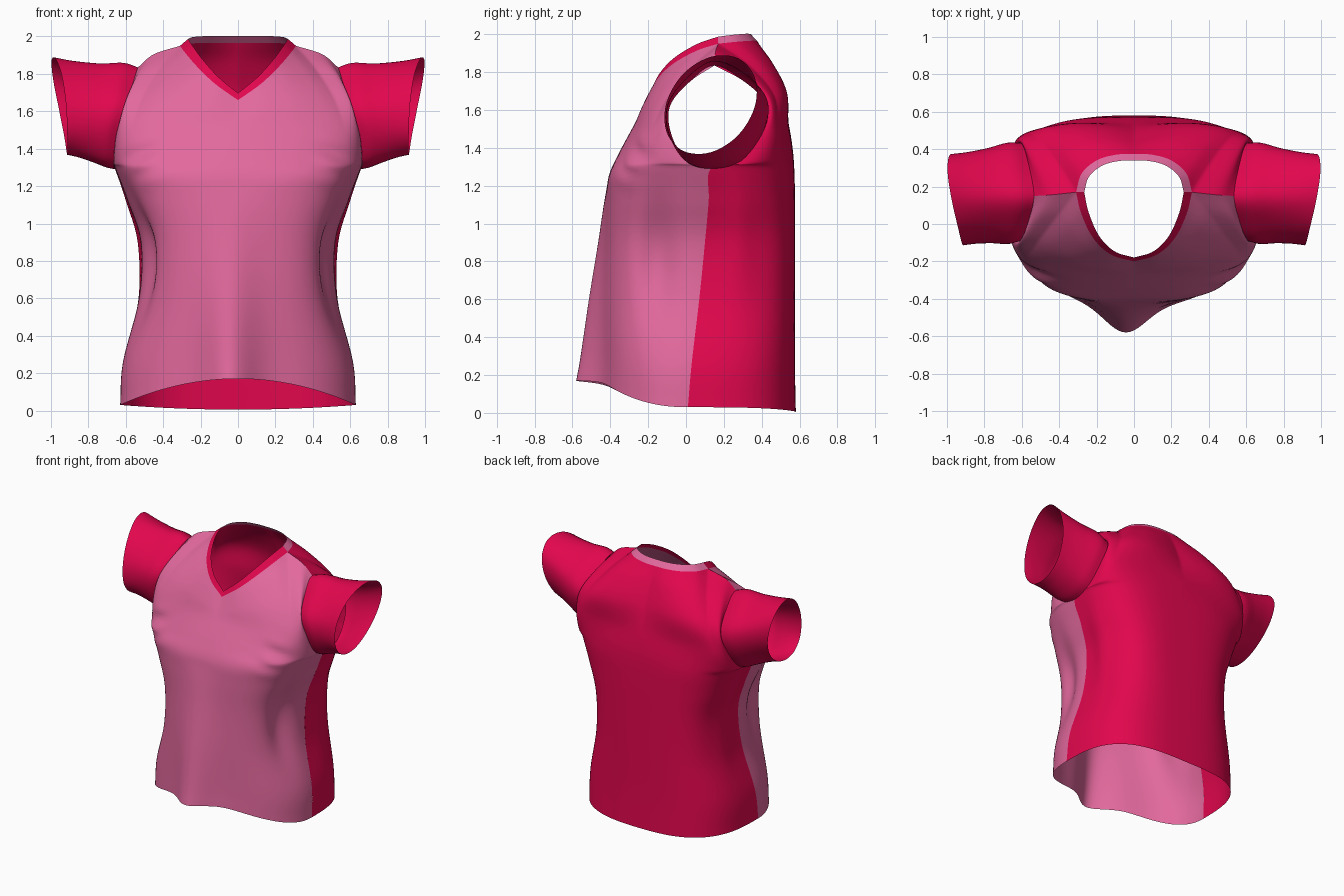
import bpy
from math import sin, cos, pi, exp
from mathutils import Vector

if "Cube" in bpy.data.objects:
    bpy.data.objects.remove(bpy.data.objects["Cube"])


def material(name, color):
    m = bpy.data.materials.new(name)
    m.diffuse_color = (*color, 1)
    m.use_nodes = True
    m.node_tree.nodes["Principled BSDF"].inputs["Base Color"].default_value = m.diffuse_color
    return m


PINK = material("pink_cloth", (0.76, 0.14, 0.335))
RED = material("crimson_cloth", (0.76, 0.002, 0.075))
N = 48  # steps from centre line to side


def spline(pts, n, first=None, closed=False):
    """Catmull-Rom through the points, n steps per span."""
    if closed:
        p = [pts[-1]] + pts + pts[:2]
    else:
        p = [first or pts[0] * 2 - pts[1]] + pts + [pts[-1] * 2 - pts[-2]]
    out = []
    for i in range(1, len(p) - 2):
        a, b, c, d = p[i - 1:i + 3]
        for k in range(n):
            t = k / n
            out.append(0.5 * (2 * b + (c - a) * t + (2 * a - 5 * b + 4 * c - d) * t * t
                              + (3 * b - a - 3 * c + d) * t ** 3))
    return out if closed else out + [p[-2].copy()]


def loft(rows, n):
    """Adds smooth in-between rows."""
    cols = [spline([r[i] for r in rows], n) for i in range(len(rows[0]))]
    return [list(r) for r in zip(*cols)]


def grid(name, rows, mat, flip=False, closed=False):
    w = len(rows[0])
    faces = []
    for j in range(len(rows) - 1):
        for i in range(w if closed else w - 1):
            k = (i + 1) % w
            f = (j * w + i, j * w + k, (j + 1) * w + k, (j + 1) * w + i)
            faces.append(f[::-1] if flip else f)
    me = bpy.data.meshes.new(name)
    me.from_pydata([v for r in rows for v in r], [], faces)
    me.materials.append(mat)
    me.shade_smooth()
    bpy.context.collection.objects.link(bpy.data.objects.new(name, me))


def mirrored(half):
    return [Vector((-v.x, v.y, v.z)) for v in half[:0:-1]] + half


def section(yc, zc, n, edge):
    """Superellipse quarter from the centre line to the edge point."""
    out = []
    for i in range(N + 1):
        a = pi / 2 * i / N
        s, c = sin(a), max(0, cos(a))
        r = (s ** n + c ** n) ** (-1 / n)
        out.append(Vector((edge[0] * r * s, edge[1] + (yc - edge[1]) * r * c,
                           edge[2] + (zc - edge[2]) * (1 - min(1, r * s) ** 2))))
    return out


def toward_top(low, top, t, side):
    """Row between chest and shoulder, swollen around the arm."""
    b = 4 * t * (1 - t)
    out = []
    for i, (p, q) in enumerate(zip(low, top)):
        s = i / N
        swell = -0.1 * s ** 1.5 if side < 0 else 0.025 + 0.1 * s + 0.025 * sin(pi * s)
        out.append(p.lerp(q, t) + Vector((0.045 * b * sin(pi * s * s), b * swell, 0)))
    return out


def drape(v, side):
    """Hanging centre fold, tucks below the bust and underarm drag folds."""
    v = v.copy()
    if side > 0:
        v.x *= 1 + 0.04 * exp(-((v.y - 0.28) / 0.08) ** 2 - ((v.z - 0.9) / 0.3) ** 2)
        return v
    low = max(0, 1 - v.z / 1.2)
    v.y -= 0.16 * low * exp(-((v.x + 0.045) / 0.15) ** 2)
    tuck = 0.06 * exp(-((v.y + 0.15) / 0.1) ** 2 - ((v.z - 0.82) / 0.3) ** 2)
    v.x -= tuck if v.x > 0 else -tuck
    drag = exp(-((abs(v.x) - 0.5) / 0.09) ** 2 - ((v.z - 1.34) / 0.11) ** 2)
    v.y += 0.012 * drag * sin((v.z + 0.3 * abs(v.x)) * 50)
    return v


# side seam from hem to armpit, then each side of the armhole
seam = [(.63, .01, .03), (.615, .03, .26), (.53, .07, .6), (.52, .1, .9), (.59, .12, 1.12), (.655, .13, 1.29)]
arm_front = [(.665, 0, 1.33), (.65, -.08, 1.48)]
arm_back = [(.66, .29, 1.33), (.64, .41, 1.49)]

# centre line (y, z) and squareness of each section
front_mid = [(-.443, .17, 2.2), (-.437, .3, 2.3), (-.433, .6, 2.7), (-.424, .9, 3),
             (-.42, 1.12, 3), (-.408, 1.25, 3), (-.355, 1.37, 2.6), (-.28, 1.51, 2.2)]
back_mid = [(.58, .005, 3), (.575, .27, 3), (.575, .6, 3.3), (.575, .9, 3.5),
            (.575, 1.12, 3.3), (.573, 1.26, 3.2), (.565, 1.38, 2.8), (.545, 1.51, 2.6)]

# neckline halves and the shared shoulder line
front_neck = [(0, -.2, 1.66), (.12, -.165, 1.745), (.215, -.08, 1.835), (.28, .05, 1.91)]
back_neck = [(0, .375, 1.965), (.1, .37, 1.965), (.2, .34, 1.965), (.28, .27, 1.96)]
shoulder = [(.31, .17, 1.95), (.45, .155, 1.905), (.535, .15, 1.835)]


def top_row(neck, pointed):
    p = [Vector(q) for q in neck + shoulder]
    first = None if pointed else Vector((-p[1].x, p[1].y, p[1].z))
    return spline(p[:5], N // 6, first) + spline(p[4:], N // 6)[1:]


def panel(name, mid, edges, top, mat, side):
    keys = [section(*m, e) for m, e in zip(mid, edges)]
    chest = keys[-1]
    keys += [toward_top(chest, top, t, side) for t in (.4, .75)] + [top]
    rows = [[drape(v, side) for v in mirrored(r)] for r in loft(keys, 6)]
    grid(name, rows, mat, flip=side > 0)
    return [k[-1] for k in keys]


def neck_band(name, top, depth, mat, flip):
    outer = mirrored(top[:4 * N // 6 + 1])
    inner = [Vector((v.x * .86, .17 + (v.y - .17) * depth, v.z + .037)) for v in outer]
    grid(name, [outer, inner], mat, flip)


front_top, back_top = top_row(front_neck, True), top_row(back_neck, False)
front_edge = panel("front_panel", front_mid, seam + arm_front, front_top, PINK, -1)
back_edge = panel("back_panel", back_mid, seam + arm_back, back_top, RED, 1)
neck_band("front_neck_band", front_top, .945, RED, False)
neck_band("back_neck_band", back_top, .83, PINK, True)

# sleeves: armhole loop lofted to a tilted oval cuff
armhole = front_edge[:4:-1] + back_edge[6:10]
cuff = []
for k in range(10):
    c, s = cos(pi / 2 + k * pi / 5), sin(pi / 2 + k * pi / 5)
    cuff.append(Vector((.945 + .03 * s + .03 * c + .02 * c * s, .13 + .245 * c, 1.628 + .252 * s + .07 * c)))


def ring(t, swell, lift=0):
    pts = [a.lerp(b, t) for a, b in zip(armhole, cuff)]
    mid = sum(pts, Vector()) / len(pts)
    return [Vector((p.x, mid.y + (p.y - mid.y) * swell, mid.z + (p.z - mid.z) * swell + lift)) for p in pts]


rings = [armhole, ring(.18, 1.04, .005), ring(.45, 1), ring(.75, .985), cuff]
sleeve = loft([spline(r, 6, closed=True) for r in rings], 5)
for name, s in (("right_sleeve", 1), ("left_sleeve", -1)):
    grid(name, [[Vector((v.x * s, v.y, v.z)) for v in r] for r in sleeve], RED, flip=s < 0, closed=True)
